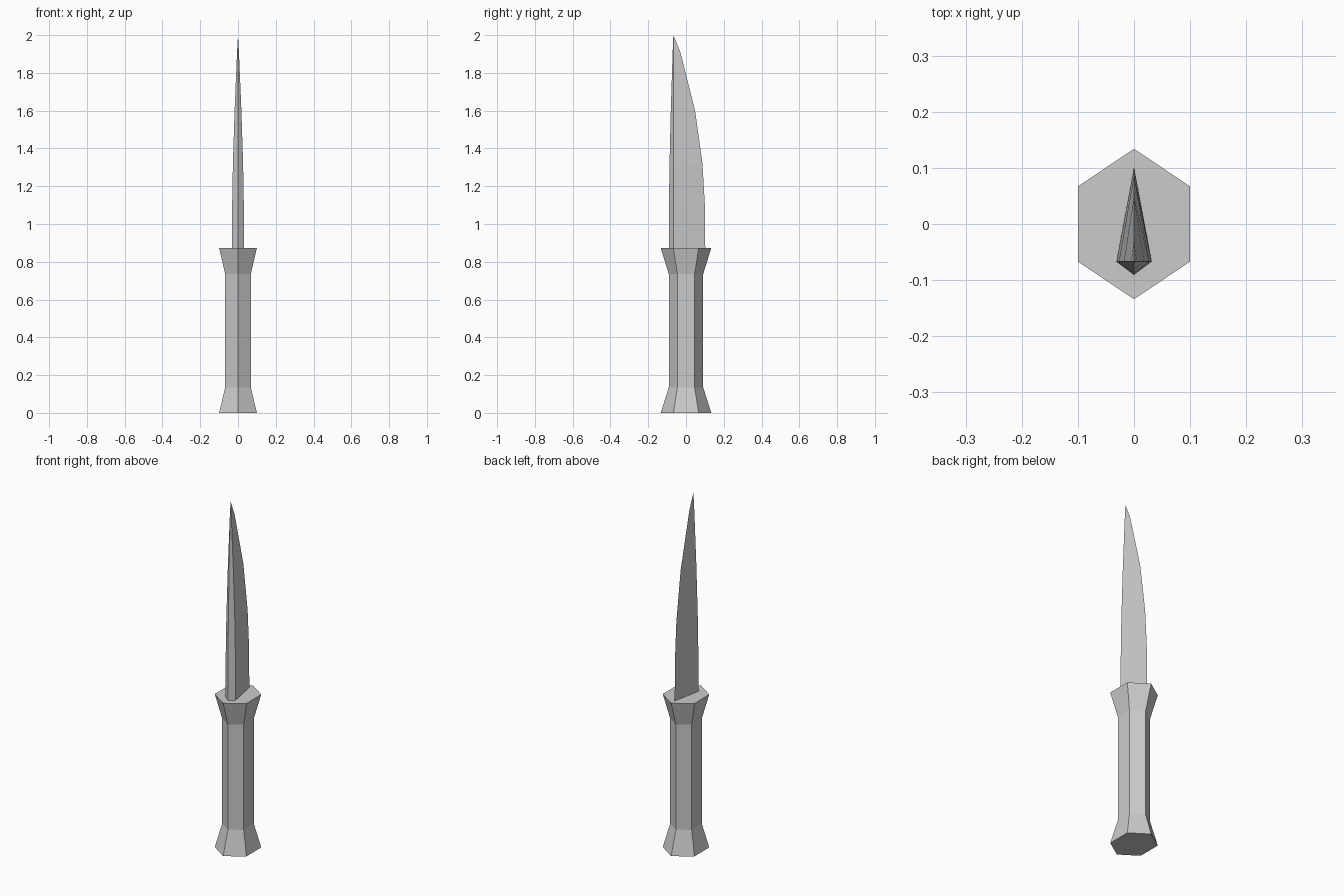
import bpy
import bmesh

cube = bpy.data.objects.get("Cube")
if cube:
    bpy.data.objects.remove(cube, do_unlink=True)


def make_material(name, colour):
    mat = bpy.data.materials.new(name)
    mat.use_nodes = True
    mat.diffuse_color = colour
    mat.node_tree.nodes["Principled BSDF"].inputs["Base Color"].default_value = colour
    return mat


def loft(name, sections, mat, tip=None):
    """Skin a stack of matching cross-sections, ending in a cap or a point."""
    bm = bmesh.new()
    rings = [[bm.verts.new(p) for p in ring] for ring in sections]
    count = len(rings[0])
    for low, high in zip(rings, rings[1:]):
        for i in range(count):
            j = (i + 1) % count
            bm.faces.new((low[i], low[j], high[j], high[i]))
    bm.faces.new(rings[0][::-1])
    if tip:
        point = bm.verts.new(tip)
        for i in range(count):
            bm.faces.new((rings[-1][i], rings[-1][(i + 1) % count], point))
    else:
        bm.faces.new(rings[-1])
    bmesh.ops.recalc_face_normals(bm, faces=bm.faces)
    mesh = bpy.data.meshes.new(name)
    bm.to_mesh(mesh)
    bm.free()
    mesh.materials.append(mat)
    obj = bpy.data.objects.new(name, mesh)
    bpy.context.collection.objects.link(obj)
    return obj


grey = make_material("plain grey", (0.6, 0.6, 0.6, 1))

# Six-sided handle, flared at the pommel and the guard
hexagon = [(0, -0.134), (0.1, -0.067), (0.1, 0.067),
           (0, 0.134), (-0.1, 0.067), (-0.1, -0.067)]
handle_profile = [(0, 1), (0.135, 0.68), (0.735, 0.68), (0.873, 1)]
loft("handle", [[(x * s, y * s, z) for x, y in hexagon]
                for z, s in handle_profile], grey)

# Kite-section blade: blunt spine at the front, curved cutting edge at the back
SHOULDER_Y = -0.067
blade_profile = [  # height, half thickness, cutting edge y
    (0.873, 0.032, 0.102), (1.1, 0.031, 0.1), (1.32, 0.027, 0.087),
    (1.6, 0.018, 0.048), (1.91, 0.005, -0.03)]
loft("blade", [[(0, SHOULDER_Y - 0.75 * w, z), (w, SHOULDER_Y, z),
                (0, edge, z), (-w, SHOULDER_Y, z)]
               for z, w, edge in blade_profile], grey, tip=(0, SHOULDER_Y, 2))
